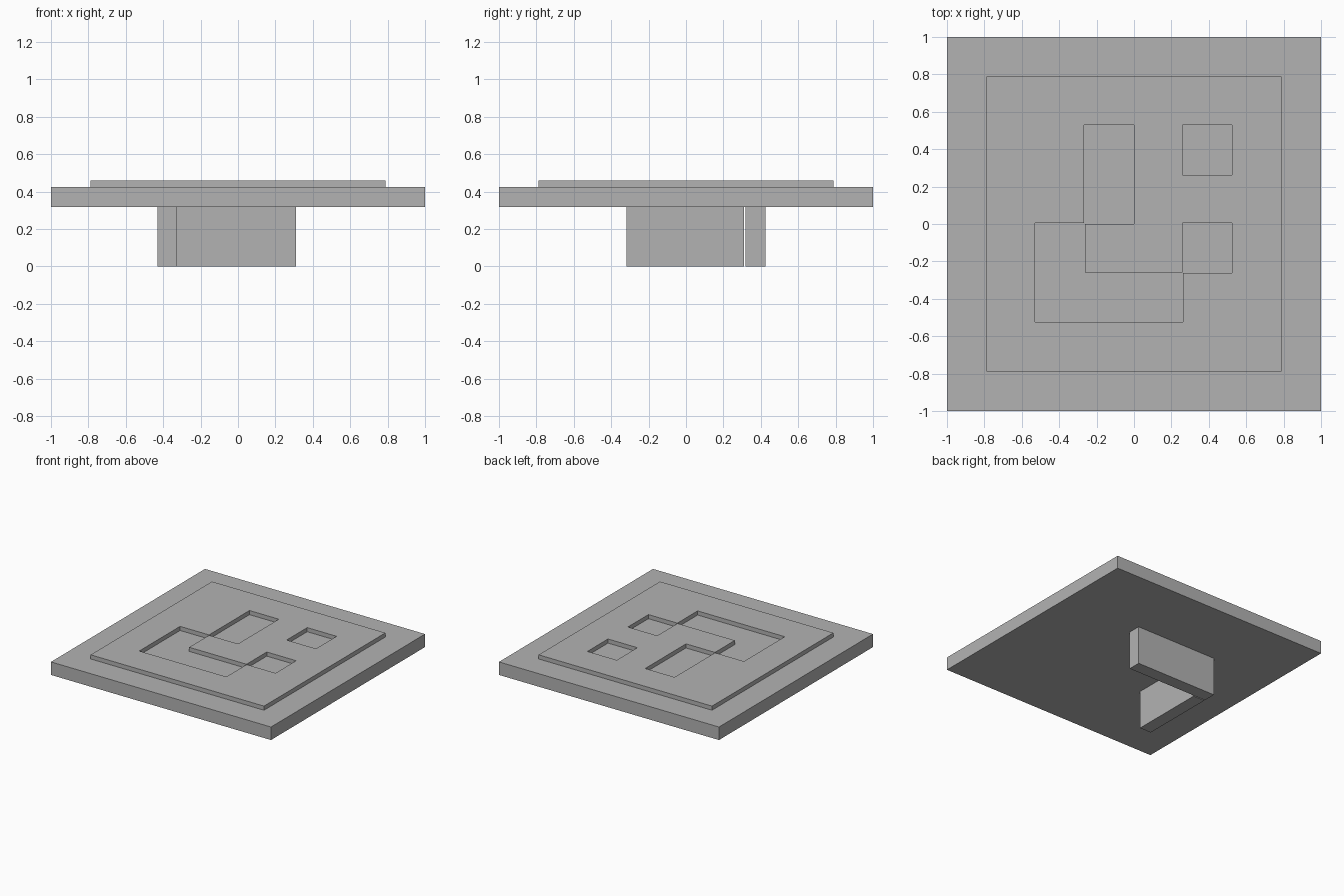
import bpy
import bmesh

if "Cube" in bpy.data.objects:
    bpy.data.objects.remove(bpy.data.objects["Cube"], do_unlink=True)

GREY = (0.45, 0.45, 0.45, 1)
grey = bpy.data.materials.new("plain_grey")
grey.use_nodes = True
grey.diffuse_color = GREY
grey.node_tree.nodes["Principled BSDF"].inputs["Base Color"].default_value = GREY


def prism(name, outline, z0, z1):
    """Extrude a flat outline from z0 up to z1."""
    bm = bmesh.new()
    face = bm.faces.new([bm.verts.new((x, y, z0)) for x, y in outline])
    grown = bmesh.ops.extrude_face_region(bm, geom=[face])["geom"]
    top = [v for v in grown if isinstance(v, bmesh.types.BMVert)]
    bmesh.ops.translate(bm, verts=top, vec=(0, 0, z1 - z0))
    bmesh.ops.recalc_face_normals(bm, faces=bm.faces)
    mesh = bpy.data.meshes.new(name)
    bm.to_mesh(mesh)
    bm.free()
    mesh.materials.append(grey)
    obj = bpy.data.objects.new(name, mesh)
    bpy.context.collection.objects.link(obj)
    return obj


def rect(x0, x1, y0, y1):
    return [(x0, y0), (x1, y0), (x1, y1), (x0, y1)]


BASE, PLATE_TOP, PAD_TOP = 0.317, 0.424, 0.458

# Square plate and the raised pad on it
prism("base_plate", rect(-1, 1, -1, 1), BASE, PLATE_TOP)
pad = prism("raised_pad", rect(-0.788, 0.788, -0.788, 0.788), PLATE_TOP, PAD_TOP)

# Recesses cut through the pad: a tall slot, two squares and an L
recesses = {
    "tall_recess": rect(-0.267, 0.0, 0.0, 0.53),
    "back_square_recess": rect(0.258, 0.525, 0.263, 0.53),
    "front_square_recess": rect(0.258, 0.525, -0.262, 0.005),
    "corner_recess": [(-0.53, -0.525), (0.262, -0.525), (0.262, -0.258),
                      (-0.263, -0.258), (-0.263, 0.005), (-0.53, 0.005)],
}
for name, outline in recesses.items():
    cutter = prism(name, outline, PLATE_TOP - 0.1, PAD_TOP + 0.1)
    cutter.hide_render = True
    mod = pad.modifiers.new(name, "BOOLEAN")
    mod.operation = "DIFFERENCE"
    mod.solver = "EXACT"
    mod.object = cutter
    bpy.context.view_layer.objects.active = pad
    bpy.ops.object.modifier_apply(modifier=mod.name)
    bpy.data.objects.remove(cutter, do_unlink=True)

# Two walls under the plate forming a corner grip
prism("back_wall", rect(-0.43, 0.31, 0.319, 0.424), 0, BASE)
prism("side_wall", rect(-0.43, -0.325, -0.317, 0.311), 0, BASE)
